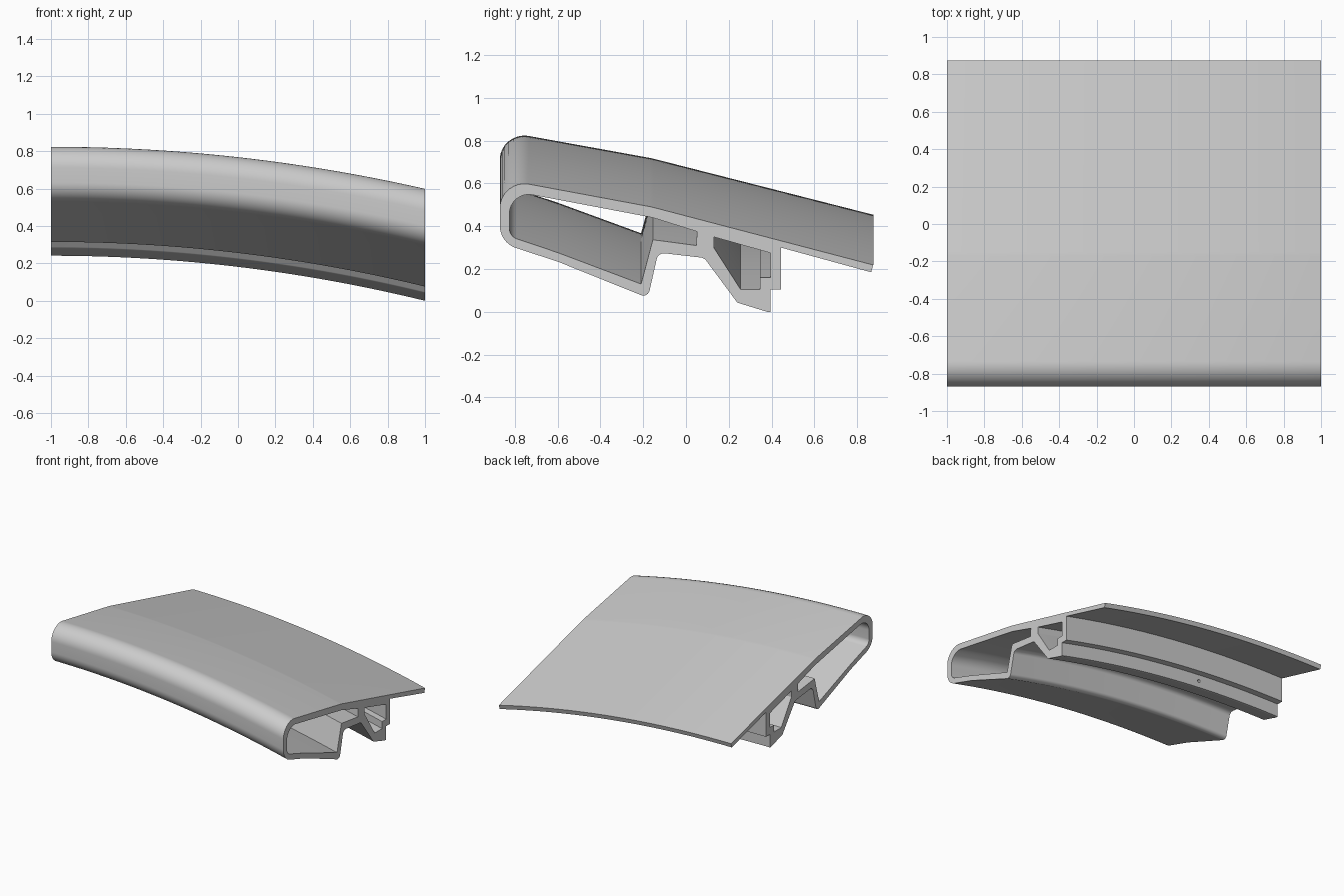
import bpy, bmesh, math
from mathutils import Vector

cube = bpy.data.objects.get("Cube")
if cube:
    bpy.data.objects.remove(cube, do_unlink=True)

STEPS = 40          # divisions along the bowed length
AXIS_Z = -8.18      # height of the bend axis

grey = bpy.data.materials.new("light grey")
grey.use_nodes = True
colour = (0.6, 0.6, 0.6, 1)
grey.diffuse_color = colour
grey.node_tree.nodes["Principled BSDF"].inputs["Base Color"].default_value = colour

# Cross-sections as (y, z, corner radius)
OUTER = [(0.875, 0.219, 0), (-0.16, 0.49, 0.3), (-0.87, 0.622, 0.115),
         (-0.87, 0.323, 0.11), (-0.6, 0.235, 0), (-0.178, 0.065, 0.03),
         (-0.13, 0.277, 0.035), (0.085, 0.252, 0.04), (0.24, 0.043, 0.02),
         (0.38, 0.0, 0.012), (0.395, 0.0, 0), (0.395, 0.105, 0),
         (0.445, 0.105, 0), (0.445, 0.30, 0), (0.865, 0.185, 0)]
FRONT_CAVITY = [(0.052, 0.375, 0), (-0.155, 0.44, 0), (-0.825, 0.567, 0.09),
                (-0.825, 0.353, 0.05), (-0.6, 0.277, 0), (-0.21, 0.13, 0),
                (-0.155, 0.337, 0), (0.048, 0.31, 0)]
REAR_CAVITY = [(0.13, 0.35, 0), (0.13, 0.30, 0), (0.255, 0.105, 0),
               (0.345, 0.105, 0), (0.345, 0.16, 0), (0.395, 0.16, 0),
               (0.395, 0.275, 0)]


def rounded(points, segments=10):
    """Replace each corner that has a radius with an arc."""
    result = []
    for i, (y, z, radius) in enumerate(points):
        corner = Vector((y, z))
        if not radius:
            result.append(corner)
            continue
        a = (Vector(points[i - 1][:2]) - corner).normalized()
        b = (Vector(points[(i + 1) % len(points)][:2]) - corner).normalized()
        half = a.angle(b) / 2
        centre = corner + (a + b).normalized() * radius / math.sin(half)
        reach = radius / math.tan(half)
        start, end = corner + a * reach - centre, corner + b * reach - centre
        for s in range(segments + 1):
            spoke = start.lerp(end, s / segments).normalized()
            result.append(centre + spoke * radius)
    return result


def bowed(x, z):
    """Height at x of a point which has height z at the low end."""
    radius_sq = (z - AXIS_Z) ** 2 + 4
    return AXIS_Z + math.sqrt(radius_sq - (x + 1) ** 2)


# Hollow bowed panel: sweep each loop, then fill both ends around the cavities
bm = bmesh.new()
end_edges = ([], [])
for section in (OUTER, FRONT_CAVITY, REAR_CAVITY):
    loop = rounded(section)
    n = len(loop)
    rings = []
    for s in range(STEPS + 1):
        x = -1 + 2 * s / STEPS
        rings.append([bm.verts.new((x, p.x, bowed(x, p.y))) for p in loop])
    for r, q in zip(rings, rings[1:]):
        for i in range(n):
            j = (i + 1) % n
            bm.faces.new((r[i], r[j], q[j], q[i]))
    for edges, ring in zip(end_edges, (rings[0], rings[-1])):
        edges += [bm.edges.get((ring[i], ring[(i + 1) % n])) for i in range(n)]
for edges in end_edges:
    bmesh.ops.triangle_fill(bm, edges=edges, use_beauty=True)
bmesh.ops.recalc_face_normals(bm, faces=bm.faces)
mesh = bpy.data.meshes.new("bowed_panel")
bm.to_mesh(mesh)
bm.free()
panel = bpy.data.objects.new("bowed_panel", mesh)
bpy.context.collection.objects.link(panel)
mesh.materials.append(grey)

# Small blind hole in the rear lip
bpy.ops.mesh.primitive_cylinder_add(vertices=16, radius=0.012, depth=0.1,
                                    location=(-0.27, 0.385, bowed(-0.27, 0.055)),
                                    rotation=(math.pi / 2, 0, 0))
cutter = bpy.context.object
cutter.name = "hole_cutter"
cutter.data.materials.append(grey)
cutter.hide_render = True
hole = panel.modifiers.new("lip_hole", 'BOOLEAN')
hole.operation = 'DIFFERENCE'
hole.solver = 'EXACT'
hole.object = cutter

bpy.ops.object.select_all(action='DESELECT')
panel.select_set(True)
bpy.context.view_layer.objects.active = panel
bpy.ops.object.modifier_apply(modifier="lip_hole")
bpy.data.objects.remove(cutter, do_unlink=True)
bpy.ops.object.shade_smooth_by_angle(angle=math.radians(30))
